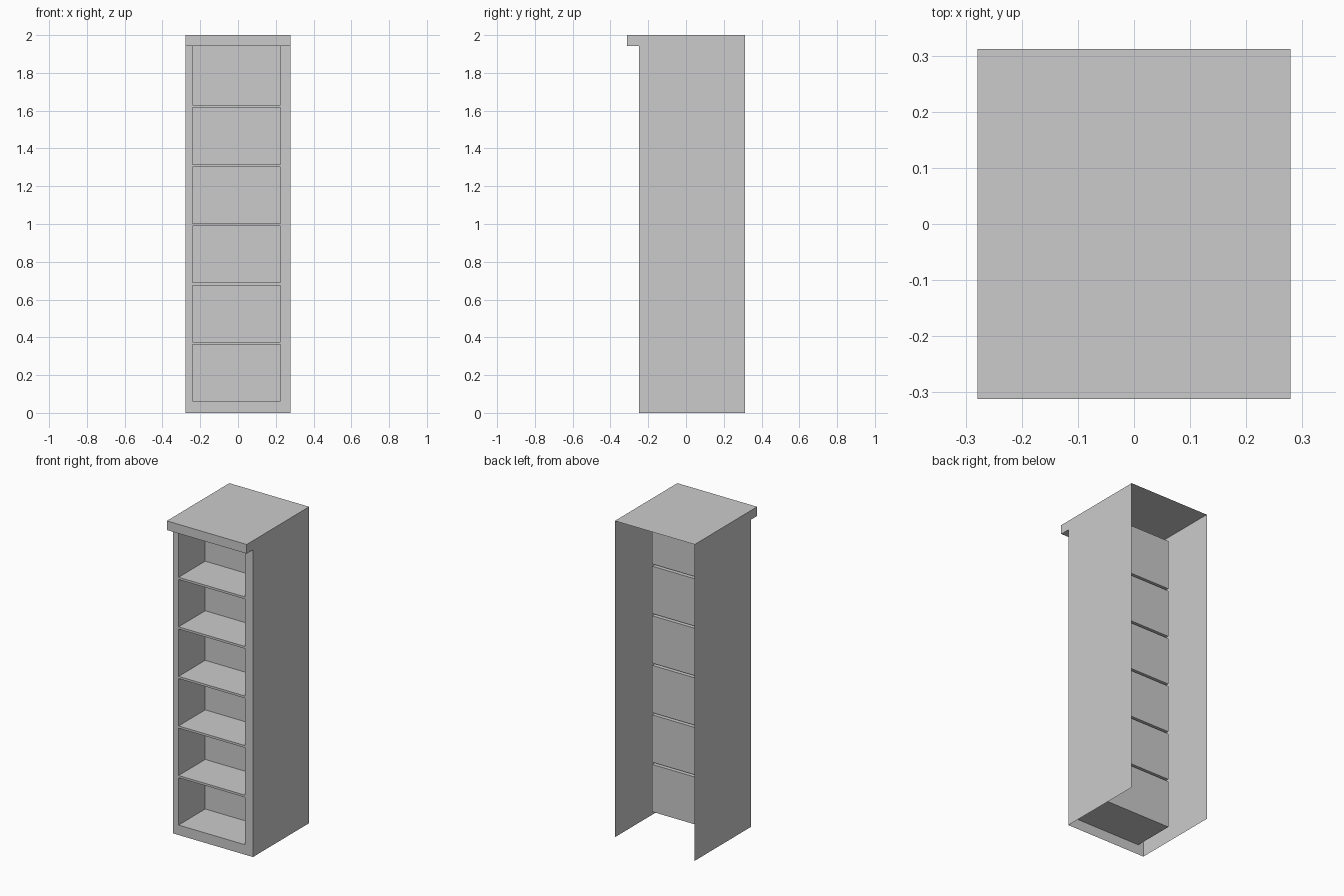
import bpy, bmesh

if "Cube" in bpy.data.objects:
    bpy.data.objects.remove(bpy.data.objects["Cube"])

W = 0.279                      # half width of the case
FRONT, BACK, LIP = -0.249, 0.312, -0.312
TOP, LIP_Z = 2.0, 1.942
LEFT, RIGHT = -0.241, 0.225    # sides of the shelf openings
CUBBY_BACK = 0.017
FIRST, PITCH, GAP, COUNT = 0.063, 0.3133, 0.014, 6


def make_object(name, faces):
    """Build one mesh object from a list of faces given as point lists."""
    bm = bmesh.new()
    for pts in faces:
        bm.faces.new([bm.verts.new(p) for p in pts])
    bmesh.ops.remove_doubles(bm, verts=bm.verts, dist=1e-5)
    mesh = bpy.data.meshes.new(name)
    bm.to_mesh(mesh)
    bm.free()
    obj = bpy.data.objects.new(name, mesh)
    bpy.context.collection.objects.link(obj)
    return obj


def front_quad(x0, x1, z0, z1, y):
    return [(x0, y, z0), (x1, y, z0), (x1, y, z1), (x0, y, z1)]


# Outer case: thin sheet sides, top and overhanging lip, open back and bottom
side = [(FRONT, 0), (BACK, 0), (BACK, TOP), (LIP, TOP), (LIP, LIP_Z), (FRONT, LIP_Z)]
case = [[(W, y, z) for y, z in side],
        [(-W, y, z) for y, z in reversed(side)]]
for (y0, z0), (y1, z1) in zip(side[2:], side[3:]):
    case.append([(-W, y0, z0), (-W, y1, z1), (W, y1, z1), (W, y0, z0)])
make_object("outer_case", case)

# Opening heights
cells = []
for i in range(COUNT):
    z0 = FIRST + i * PITCH
    z1 = LIP_Z if i == COUNT - 1 else z0 + PITCH - GAP
    cells.append((z0, z1))

# Front frame: two stiles, a base rail and thin shelf edges
frame = [front_quad(-W, LEFT, 0, LIP_Z, FRONT), front_quad(RIGHT, W, 0, LIP_Z, FRONT),
         front_quad(LEFT, RIGHT, 0, FIRST, FRONT)]
for (_, low), (high, _) in zip(cells, cells[1:]):
    frame.append(front_quad(LEFT, RIGHT, low, high, FRONT))
make_object("front_frame", frame)

# Cubbies: open-fronted compartments behind each opening
for i, (z0, z1) in enumerate(cells):
    rim = front_quad(LEFT, RIGHT, z0, z1, FRONT)
    rear = front_quad(LEFT, RIGHT, z0, z1, CUBBY_BACK)
    faces = [rear]
    for k in range(4):
        n = (k + 1) % 4
        faces.append([rim[k], rim[n], rear[n], rear[k]])
    make_object(f"shelf_compartment_{i + 1}", faces)
